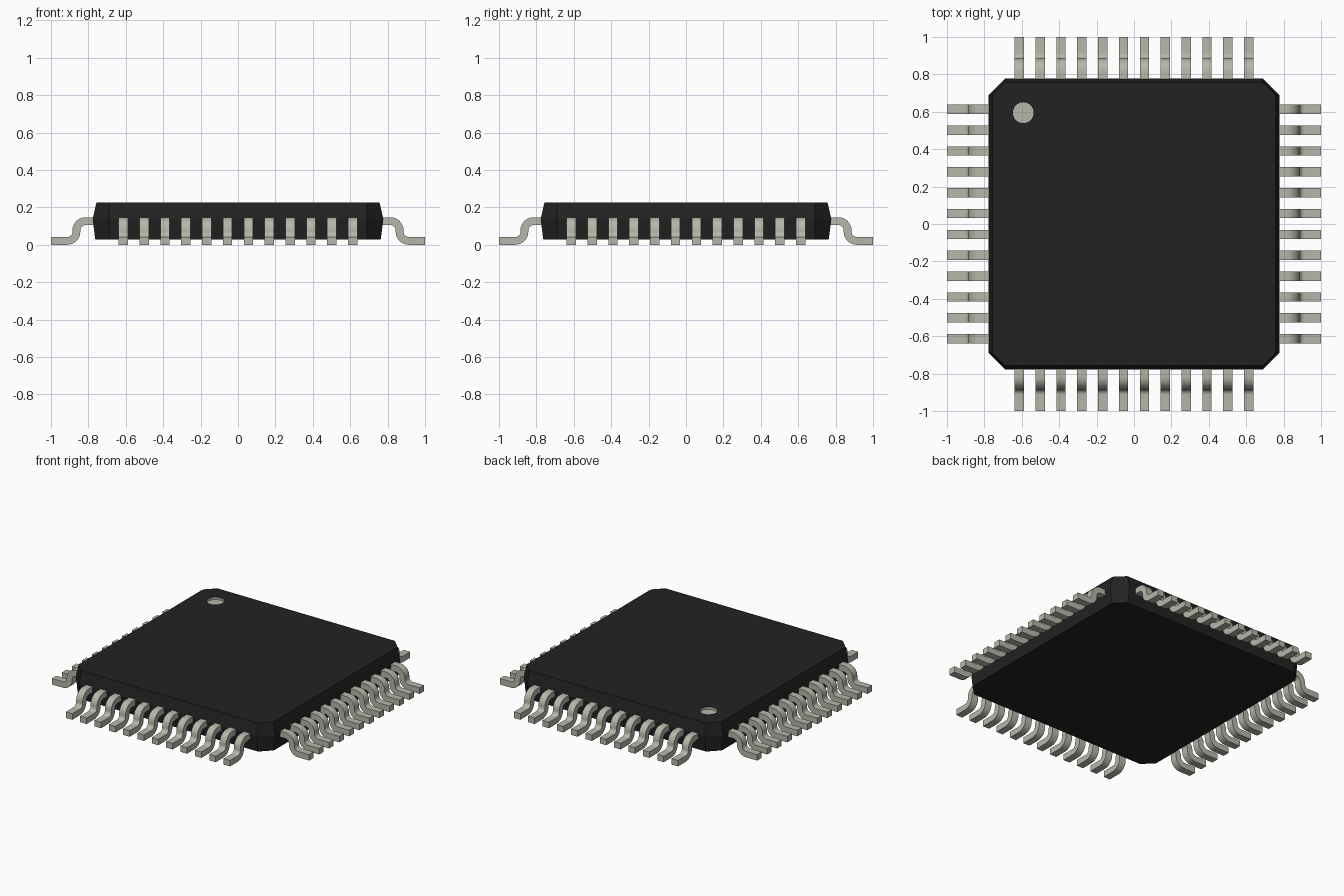
import bpy, bmesh, math
from mathutils import Vector

cube = bpy.data.objects.get("Cube")
if cube:
    bpy.data.objects.remove(cube, do_unlink=True)


def material(name, color):
    mat = bpy.data.materials.new(name)
    mat.use_nodes = True
    mat.diffuse_color = (*color, 1)
    bsdf = mat.node_tree.nodes["Principled BSDF"]
    bsdf.inputs["Base Color"].default_value = (*color, 1)
    bsdf.inputs["Roughness"].default_value = 0.6
    return mat


BLACK = material("black plastic", (0.016, 0.016, 0.016))
METAL = material("tinned metal", (0.47, 0.47, 0.40))


def mesh_from(bm, name, mats):
    bmesh.ops.recalc_face_normals(bm, faces=bm.faces[:])
    mesh = bpy.data.meshes.new(name)
    bm.to_mesh(mesh)
    bm.free()
    for m in mats:
        mesh.materials.append(m)
    return mesh


def add_object(name, mesh):
    obj = bpy.data.objects.new(name, mesh)
    bpy.context.collection.objects.link(obj)
    return obj


def skin(bm, a, b, mat=0):
    """Quads between two closed rings of vertices."""
    n = len(a)
    for i in range(n):
        j = (i + 1) % n
        bm.faces.new((a[i], a[j], b[j], b[i])).material_index = mat


# Package body: stacked octagons with a ridge at lead height
def octagon(bm, half, z, flat=0.69):
    pts = [(half, -flat), (half, flat), (flat, half), (-flat, half),
           (-half, flat), (-half, -flat), (-flat, -half), (flat, -half)]
    return [bm.verts.new((x, y, z)) for x, y in pts]


def circle(bm, centre, radius, z, n=32):
    return [bm.verts.new((centre[0] + radius * math.cos(math.tau * i / n),
                          centre[1] + radius * math.sin(math.tau * i / n), z))
            for i in range(n)]


bm = bmesh.new()
rings = [octagon(bm, h, z) for h, z in ((0.763, 0.028), (0.777, 0.138), (0.757, 0.225))]
bm.faces.new(rings[0])
for low, high in zip(rings, rings[1:]):
    skin(bm, low, high)

# Pin-one marker: a shallow round recess in the top face
MARK = (-0.592, 0.595)
rim = circle(bm, MARK, 0.056, 0.225)
floor = circle(bm, MARK, 0.056, 0.208)
skin(bm, rim, floor, 1)
bm.faces.new(floor).material_index = 1
border = []
for ring in (rings[-1], rim):
    border += [bm.edges.get((ring[i - 1], ring[i])) for i in range(len(ring))]
filled = bmesh.ops.triangle_fill(bm, edges=border, use_beauty=True, normal=Vector((0, 0, 1)))
for g in filled["geom"]:
    if isinstance(g, bmesh.types.BMFace):
        g.material_index = 0
add_object("package_body", mesh_from(bm, "package_body", [BLACK, METAL]))

# Gull-wing lead: S-shaped strip pointing along +x
WIDTH, SMALL, LARGE, STEPS = 0.05, 0.028, 0.07, 8


def arc(cx, cz, radius, start, end):
    out = []
    for i in range(STEPS + 1):
        a = math.radians(start + (end - start) * i / STEPS)
        out.append((cx + radius * math.cos(a), cz + radius * math.sin(a)))
    return out


upper = ([(0.74, 0.147)] + arc(0.815, 0.077, LARGE, 90, 0)
         + arc(0.913, 0.07, SMALL, 180, 270) + [(1.0, 0.042)])
lower = ([(0.74, 0.105)] + arc(0.815, 0.077, SMALL, 90, 0)
         + arc(0.913, 0.07, LARGE, 180, 270) + [(1.0, 0.0)])

bm = bmesh.new()
sections = []
for (ux, uz), (lx, lz) in zip(upper, lower):
    sections.append([bm.verts.new(p) for p in (
        (ux, -WIDTH / 2, uz), (ux, WIDTH / 2, uz),
        (lx, WIDTH / 2, lz), (lx, -WIDTH / 2, lz))])
for a, b in zip(sections, sections[1:]):
    skin(bm, a, b)
bm.faces.new(sections[0])
bm.faces.new(sections[-1])
lead_mesh = mesh_from(bm, "lead", [METAL])

# Twelve leads on each of the four sides
PITCH = 0.1115
leads = []
for side, turn in (("left", 0), ("back", 90), ("right", 180), ("front", 270)):
    angle = math.radians(turn)
    for i in range(12):
        offset = (i - 5.5) * PITCH
        lead = add_object(f"{side}_lead_{i + 1}", lead_mesh)
        lead.rotation_euler.z = angle
        lead.location = (-math.sin(angle) * offset, math.cos(angle) * offset, 0)
        leads.append(lead)

# Smooth bends, sharp edges (all leads share one mesh)
bpy.ops.object.select_all(action="DESELECT")
leads[0].select_set(True)
bpy.context.view_layer.objects.active = leads[0]
bpy.ops.object.shade_smooth_by_angle(angle=math.radians(30))
